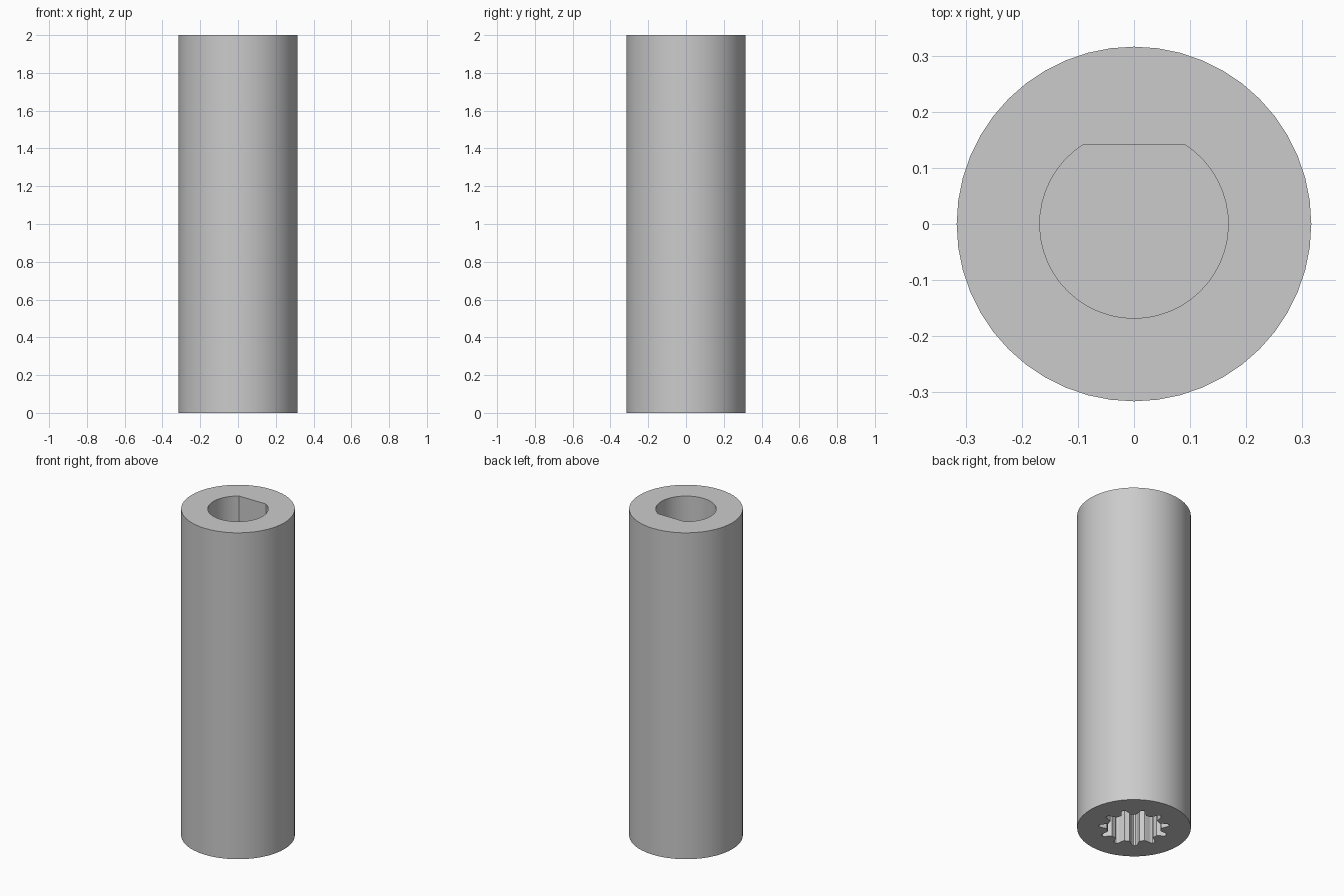
import bpy
import bmesh
from math import sin, cos, pi, asin

cube = bpy.data.objects.get("Cube")
if cube:
    bpy.data.objects.remove(cube, do_unlink=True)

HEIGHT = 2.0
OUTER_R = 0.316
BORE_R, BORE_FLAT, BORE_DEPTH = 0.168, 0.141, 0.9
GROOVES, SPLINE_DEPTH = 11, 0.9
# Half of one spline groove, from mouth to tip: (radius, half width)
GROOVE_SIDE = [(0.15, 0.028), (0.163, 0.022), (0.178, 0.018), (0.19, 0.014), (0.197, 0.006)]


def circle(radius, count):
    return [(radius * cos(2 * pi * i / count), radius * sin(2 * pi * i / count))
            for i in range(count)]


def d_profile(radius, flat, count=40):
    # Arc running from one end of the flat round to the other
    start = pi - asin(flat / radius)
    sweep = pi + 2 * asin(flat / radius)
    return [(radius * cos(start + sweep * i / count), radius * sin(start + sweep * i / count))
            for i in range(count + 1)]


def spline_profile():
    points = []
    side = [(r, -w) for r, w in GROOVE_SIDE] + [(r, w) for r, w in reversed(GROOVE_SIDE)]
    inner = GROOVE_SIDE[0][0]
    edge = asin(GROOVE_SIDE[0][1] / inner)
    step = 2 * pi / GROOVES
    for k in range(GROOVES):
        a = k * step
        for r, w in side:
            t = a + asin(w / r)
            points.append((r * cos(t), r * sin(t)))
        # Rounded land between two grooves
        for j in range(1, 4):
            t = a + edge + (step - 2 * edge) * j / 4
            points.append((inner * cos(t), inner * sin(t)))
    return points


def add_wall(bm, profile, z0, z1):
    """Make a tube wall and return its lower and upper edge loops."""
    rings = [[bm.verts.new((x, y, z)) for x, y in profile] for z in (z0, z1)]
    n = len(profile)
    for i in range(n):
        j = (i + 1) % n
        bm.faces.new((rings[0][i], rings[0][j], rings[1][j], rings[1][i]))
    return [[bm.edges.get((r[i], r[(i + 1) % n])) for i in range(n)] for r in rings]


def fill(bm, edges):
    bmesh.ops.triangle_fill(bm, edges=edges, use_beauty=True)


bm = bmesh.new()
# Outer barrel, keyed bore in the top, splined socket in the bottom
base, top = add_wall(bm, circle(OUTER_R, 48), 0, HEIGHT)
bore_floor, bore_mouth = add_wall(bm, d_profile(BORE_R, BORE_FLAT), HEIGHT - BORE_DEPTH, HEIGHT)
socket_mouth, socket_end = add_wall(bm, spline_profile(), 0, SPLINE_DEPTH)
# End rings and the blind ends of both holes
for edges in (top + bore_mouth, base + socket_mouth, bore_floor, socket_end):
    fill(bm, edges)
bmesh.ops.recalc_face_normals(bm, faces=bm.faces[:])

mesh = bpy.data.meshes.new("shaft_coupler")
bm.to_mesh(mesh)
bm.free()
coupler = bpy.data.objects.new("shaft_coupler", mesh)
bpy.context.collection.objects.link(coupler)

# Plain grey material
grey = bpy.data.materials.new("light_grey")
grey.use_nodes = True
color = (0.6, 0.6, 0.6, 1)
grey.diffuse_color = color
grey.node_tree.nodes["Principled BSDF"].inputs["Base Color"].default_value = color
mesh.materials.append(grey)

# Smooth barrel with crisp rims
bpy.ops.object.select_all(action='DESELECT')
coupler.select_set(True)
bpy.context.view_layer.objects.active = coupler
bpy.ops.object.shade_smooth_by_angle(angle=pi / 6)
